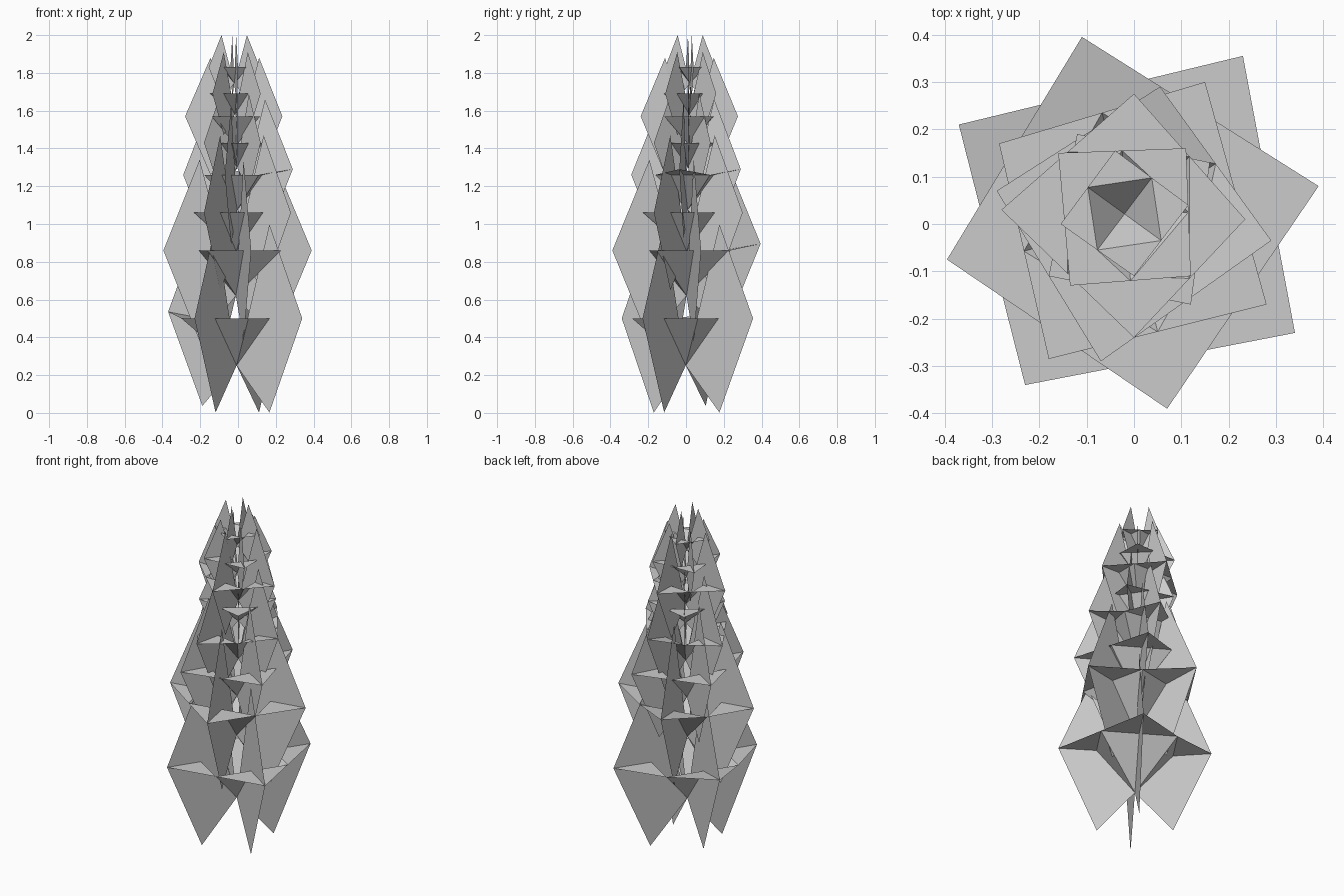
import bpy
from mathutils import Vector

if "Cube" in bpy.data.objects:
    bpy.data.objects.remove(bpy.data.objects["Cube"])

# Each tier: height, half-height of its vanes, four corners (x, y), lift per corner
TIERS = [
    (0.50, 0.498, [(0.34, -0.23), (0.23, 0.355), (-0.37, 0.21), (-0.23, -0.34)], {2: 0.035}),
    (0.86, 0.48, [(0.39, 0.08), (-0.11, 0.395), (-0.395, -0.075), (0.07, -0.39)], {1: 0.035}),
    (1.06, 0.41, [(0.28, -0.17), (0.15, 0.30), (-0.285, 0.17), (-0.18, -0.285)], {}),
    (1.26, 0.37, [(0.29, -0.035), (0.055, 0.29), (-0.29, 0.07), (-0.07, -0.29)], {0: 0.03, 1: 0.03}),
    (1.43, 0.26, [(0.12, -0.17), (0.16, 0.13), (-0.12, 0.19), (-0.18, -0.11)], {}),
    (1.57, 0.31, [(0.235, 0.01), (0.0, 0.275), (-0.28, 0.03), (0.0, -0.24)], {}),
    (1.69, 0.22, [(0.12, -0.11), (0.11, 0.16), (-0.16, 0.15), (-0.135, -0.13)], {}),
    (1.83, 0.17, [(0.115, 0.04), (-0.04, 0.155), (-0.155, 0.0), (0.0, -0.11)], {}),
]


def make_tier(index, z, h, corners, lifts):
    flat = [Vector((x, y, z)) for x, y in corners]
    centre = sum(flat, Vector()) / 4
    apex = centre - Vector((0, 0, h / 2))
    mids = [(flat[i] + flat[(i + 1) % 4]) / 2 for i in range(4)]
    verts = [apex] + mids
    faces = []
    for i in range(4):
        # Corner leaf, vertical vane and one side of the inverted central pyramid
        tip = flat[i] + Vector((0, 0, lifts.get(i, 0)))
        half = (centre + tip) / 2
        half.z = tip.z
        n = len(verts)
        verts += [tip, half - Vector((0, 0, h)), half + Vector((0, 0, h))]
        before, after = 1 + (i - 1) % 4, 1 + i
        faces += [(before, n, after), (0, n + 1, n, n + 2), (0, before, after)]
    mesh = bpy.data.meshes.new(f"foliage_tier_{index}")
    mesh.from_pydata([tuple(v) for v in verts], [], faces)
    mesh.update()
    obj = bpy.data.objects.new(f"foliage_tier_{index}", mesh)
    bpy.context.collection.objects.link(obj)


# Stack the twisted tiers from the ground up
for index, tier in enumerate(TIERS, 1):
    make_tier(index, *tier)
